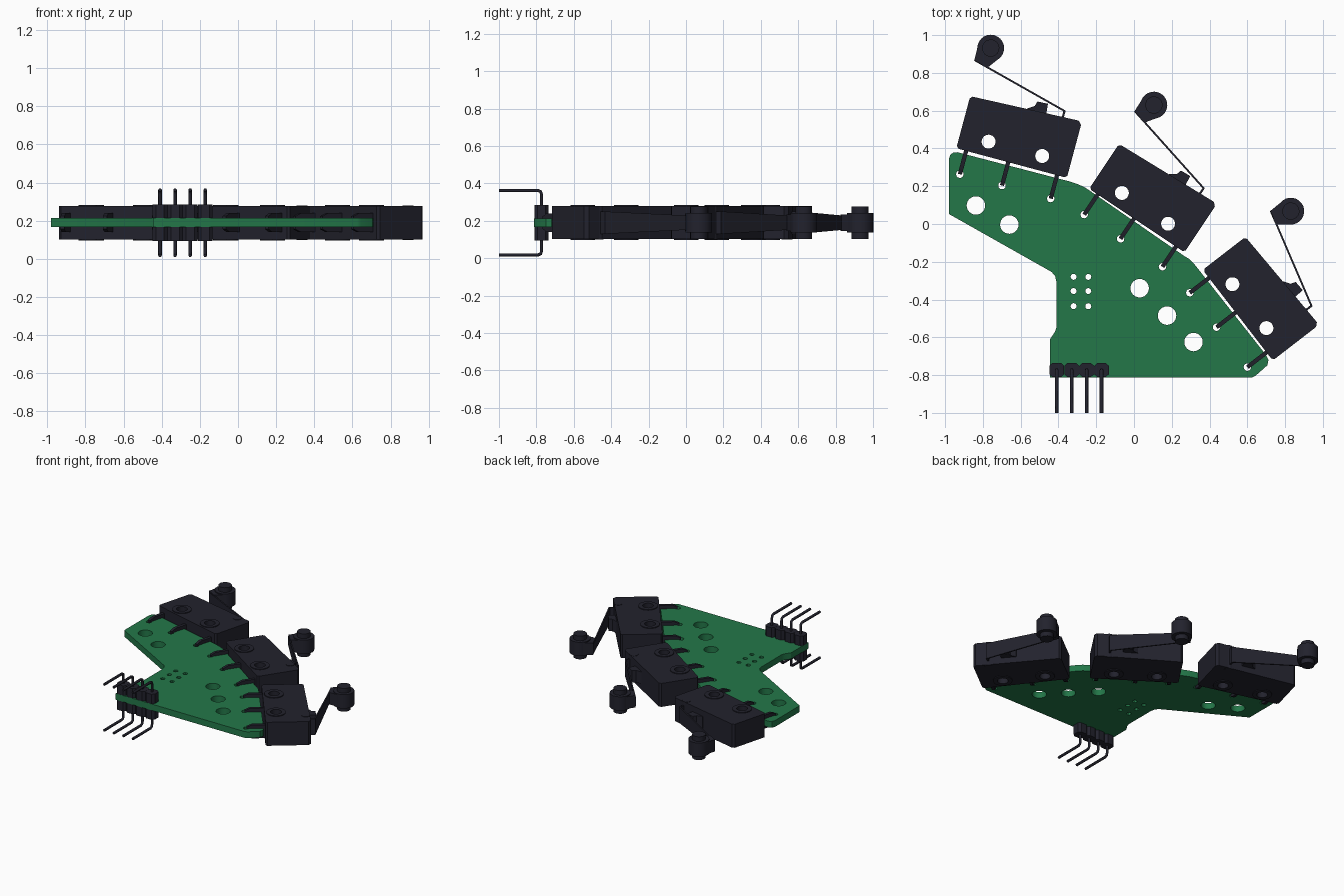
import bpy, bmesh, math
from mathutils import Matrix, Vector

if "Cube" in bpy.data.objects:
    bpy.data.objects.remove(bpy.data.objects["Cube"])

MID = 0.19  # height of the board's middle plane


def material(name, rgb):
    m = bpy.data.materials.new(name)
    m.diffuse_color = (*rgb, 1)
    m.use_nodes = True
    m.node_tree.nodes["Principled BSDF"].inputs["Base Color"].default_value = m.diffuse_color
    return m


GREEN = material("board_green", (0.017, 0.185, 0.066))
BLACK = material("dark_plastic", (0.016, 0.016, 0.026))


def circle(x, y, r, n=24):
    return [(x + r * math.cos(2 * math.pi * i / n), y + r * math.sin(2 * math.pi * i / n)) for i in range(n)]


def finish(name, mesh, mat, matrix):
    mesh.materials.clear()
    mesh.materials.append(mat)
    ob = bpy.data.objects.new(name, mesh)
    bpy.context.collection.objects.link(ob)
    ob.matrix_world = matrix
    bpy.ops.object.select_all(action='DESELECT')
    ob.select_set(True)
    bpy.context.view_layer.objects.active = ob
    bpy.ops.object.shade_smooth_by_angle(angle=math.radians(30))
    return ob


def plate(name, outline, half, mat, matrix, holes=(), z=0.0):
    """Flat outline with holes, extruded by half to both sides of z."""
    cu = bpy.data.curves.new(name, 'CURVE')
    cu.dimensions = '2D'
    cu.fill_mode = 'BOTH'
    cu.extrude = half
    for loop in [outline, *holes]:
        sp = cu.splines.new('POLY')
        sp.points.add(len(loop) - 1)
        for p, (x, y) in zip(sp.points, loop):
            p.co = (x, y, 0, 1)
        sp.use_cyclic_u = True
    tmp = bpy.data.objects.new(name + "_curve", cu)
    bpy.context.collection.objects.link(tmp)
    bpy.context.view_layer.update()
    dg = bpy.context.evaluated_depsgraph_get()
    mesh = bpy.data.meshes.new_from_object(tmp.evaluated_get(dg))
    bpy.data.objects.remove(tmp)
    bm = bmesh.new()
    bm.from_mesh(mesh)
    bmesh.ops.remove_doubles(bm, verts=bm.verts, dist=1e-5)
    bmesh.ops.recalc_face_normals(bm, faces=bm.faces)
    bmesh.ops.translate(bm, verts=bm.verts, vec=(0, 0, z))
    bm.to_mesh(mesh)
    bm.free()
    return finish(name, mesh, mat, matrix)


def hull(name, points, mat, matrix):
    """Convex solid around a few points."""
    bm = bmesh.new()
    for p in points:
        bm.verts.new(p)
    bmesh.ops.convex_hull(bm, input=bm.verts)
    bmesh.ops.recalc_face_normals(bm, faces=bm.faces)
    mesh = bpy.data.meshes.new(name)
    bm.to_mesh(mesh)
    bm.free()
    return finish(name, mesh, mat, matrix)


def wire(name, points, radius, mat):
    cu = bpy.data.curves.new(name, 'CURVE')
    cu.dimensions = '3D'
    cu.bevel_depth = radius
    cu.bevel_resolution = 1
    cu.use_fill_caps = True
    sp = cu.splines.new('POLY')
    sp.points.add(len(points) - 1)
    for p, co in zip(sp.points, points):
        p.co = (*co, 1)
    cu.materials.append(mat)
    ob = bpy.data.objects.new(name, cu)
    bpy.context.collection.objects.link(ob)


LEVEL = Matrix.Translation((0, 0, MID))
# Switch placements: middle between mounting holes, and turn
SWITCHES = [(-0.628, 0.398, -15), (0.058, 0.083, -33.7), (0.611, -0.435, -52.3)]
FRAMES = [LEVEL @ Matrix.Translation((x, y, 0)) @ Matrix.Rotation(math.radians(a), 4, 'Z')
          for x, y, a in SWITCHES]
TERMINALS = (-0.249, -0.018, 0.249)

# Circuit board with mounting, connector and terminal holes
board = [(-0.98, 0.053), (-0.98, 0.345), (-0.972, 0.368), (-0.955, 0.379), (-0.935, 0.38),
         (-0.34, 0.225), (-0.3, 0.212), (-0.26, 0.194), (0.267, -0.17), (0.295, -0.187), (0.32, -0.213),
         (0.7, -0.695), (0.712, -0.72), (0.706, -0.748), (0.645, -0.802), (0.625, -0.812),
         (-0.445, -0.812), (-0.445, -0.61), (-0.418, -0.57), (-0.41, -0.545),
         (-0.41, -0.31), (-0.417, -0.277), (-0.436, -0.254)]
holes = [circle(x, y, 0.049) for x, y in
         [(-0.837, 0.098), (-0.66, -0.003), (0.03, -0.34), (0.175, -0.485), (0.315, -0.625)]]
holes += [circle(x, y, 0.016, 12) for x in (-0.32, -0.242) for y in (-0.28, -0.355, -0.435)]
for f in FRAMES:
    for u in TERMINALS:
        c = f @ Vector((u, -0.206, 0))
        holes.append(circle(c.x, c.y, 0.02, 12))
plate("circuit_board", board, 0.0235, GREEN, LEVEL, holes)

# Lever switches
body = [(-0.303, -0.066), (-0.29, -0.078), (0.29, -0.078), (0.303, -0.066),
        (0.303, 0.212), (0.285, 0.231), (-0.29, 0.208), (-0.303, 0.195)]
plunger = [(0.005, 0.2), (0.005, 0.222), (0.04, 0.245), (0.048, 0.272), (0.105, 0.275), (0.112, 0.2)]
fork = [(-0.331, 0.396), (-0.254, 0.376), (-0.2, 0.45), (-0.264, 0.481), (-0.333, 0.47)]
ROLLER = (-0.264, 0.481)
for f in FRAMES:
    mounts = [circle(u, 0, 0.037) for u in (-0.147, 0.147)]
    plate("switch_body", body, 0.088, BLACK, f, mounts)
    for u, hole in zip((-0.147, 0.147), mounts):
        for s in (-1, 1):
            plate("mount_boss", circle(u, 0, 0.066), 0.003, BLACK, f, [hole], s * 0.0905)
    plate("plunger", plunger, 0.045, BLACK, f)
    plate("lever_hinge", circle(0.2, 0.2, 0.03, 16), 0.0905, BLACK, f)
    # Lever arm narrows towards the roller
    hull("lever_arm", [(u, v + d, s * w) for u, v, w in ((0.203, 0.26, 0.06), (-0.331, 0.398, 0.035))
                       for d in (-0.005, 0.005) for s in (-1, 1)], BLACK, f)
    plate("lever_foot", [(0.194, 0.2), (0.205, 0.2), (0.205, 0.263), (0.194, 0.263)], 0.06, BLACK, f)
    # Roller held in a fork
    plate("roller_fork", fork, 0.045, BLACK, f)
    plate("roller", circle(*ROLLER, 0.071), 0.052, BLACK, f)
    plate("roller_axle", circle(*ROLLER, 0.046, 16), 0.087, BLACK, f)
    # Terminals reach through the board
    for u in TERMINALS:
        hull("terminal", [(u + d, v, s * h) for v, h in ((-0.07, 0.05), (-0.17, 0.05), (-0.206, 0.034))
                          for d in (-0.011, 0.011) for s in (-1, 1)], BLACK, f)

# Pin headers above and below the board, with bent pins
for i in range(4):
    x = -0.409 + i * 0.079
    a, b, c = 0.039, 0.022, 0.038
    block = [(x - a, -0.773 - b), (x - b, -0.773 - c), (x + b, -0.773 - c), (x + a, -0.773 - b),
             (x + a, -0.773 + b), (x + b, -0.773 + c), (x - b, -0.773 + c), (x - a, -0.773 + b)]
    for s in (-1, 1):
        plate("header_block", block, 0.036, BLACK, LEVEL, (), s * 0.0595)
    path = [(-1.0, 0.172), (-0.79, 0.172), (-0.777, 0.166), (-0.772, 0.15)]
    wire("header_pin", [(x, y, MID + z) for y, z in path] + [(x, y, MID - z) for y, z in reversed(path)],
         0.0095, BLACK)
